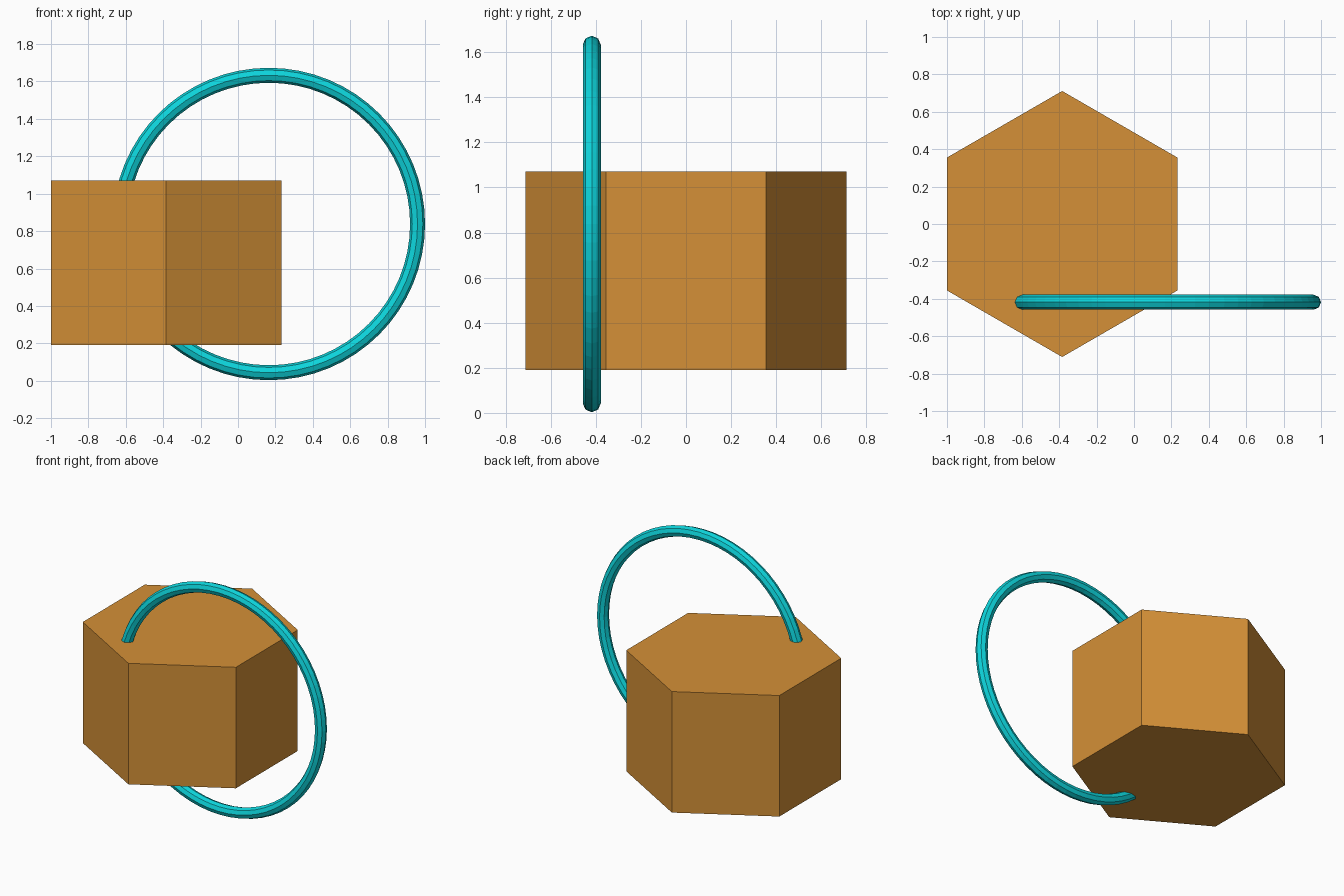
import bpy
import math

default_cube = bpy.data.objects.get("Cube")
if default_cube:
    bpy.data.objects.remove(default_cube, do_unlink=True)


def make_material(name, rgb):
    mat = bpy.data.materials.new(name)
    mat.use_nodes = True
    color = (*rgb, 1.0)
    mat.diffuse_color = color
    mat.node_tree.nodes["Principled BSDF"].inputs["Base Color"].default_value = color
    return mat


def finish(name, mat):
    obj = bpy.context.object
    obj.name = name
    obj.data.name = name
    obj.data.materials.append(mat)
    return obj


orange = make_material("warm orange", (0.66, 0.28, 0.038))
cyan = make_material("bright cyan", (0.004, 0.66, 0.71))

# Hexagonal block, with corners pointing to the front and back
bottom, top = 0.19, 1.07
bpy.ops.mesh.primitive_cylinder_add(
    vertices=6, radius=0.711, depth=top - bottom,
    location=(-0.384, 0, (bottom + top) / 2))
finish("hexagonal_block", orange)

# Upright ring of octagonal section, passing through the block
ring_radius, tube_radius = 0.795, 0.04
outer = ring_radius + tube_radius
bpy.ops.mesh.primitive_torus_add(
    major_segments=64, minor_segments=8,
    major_radius=ring_radius, minor_radius=tube_radius,
    location=(1 - outer, -0.418, outer + 0.003),
    rotation=(math.pi / 2, 0, 0))
finish("ring", cyan)
